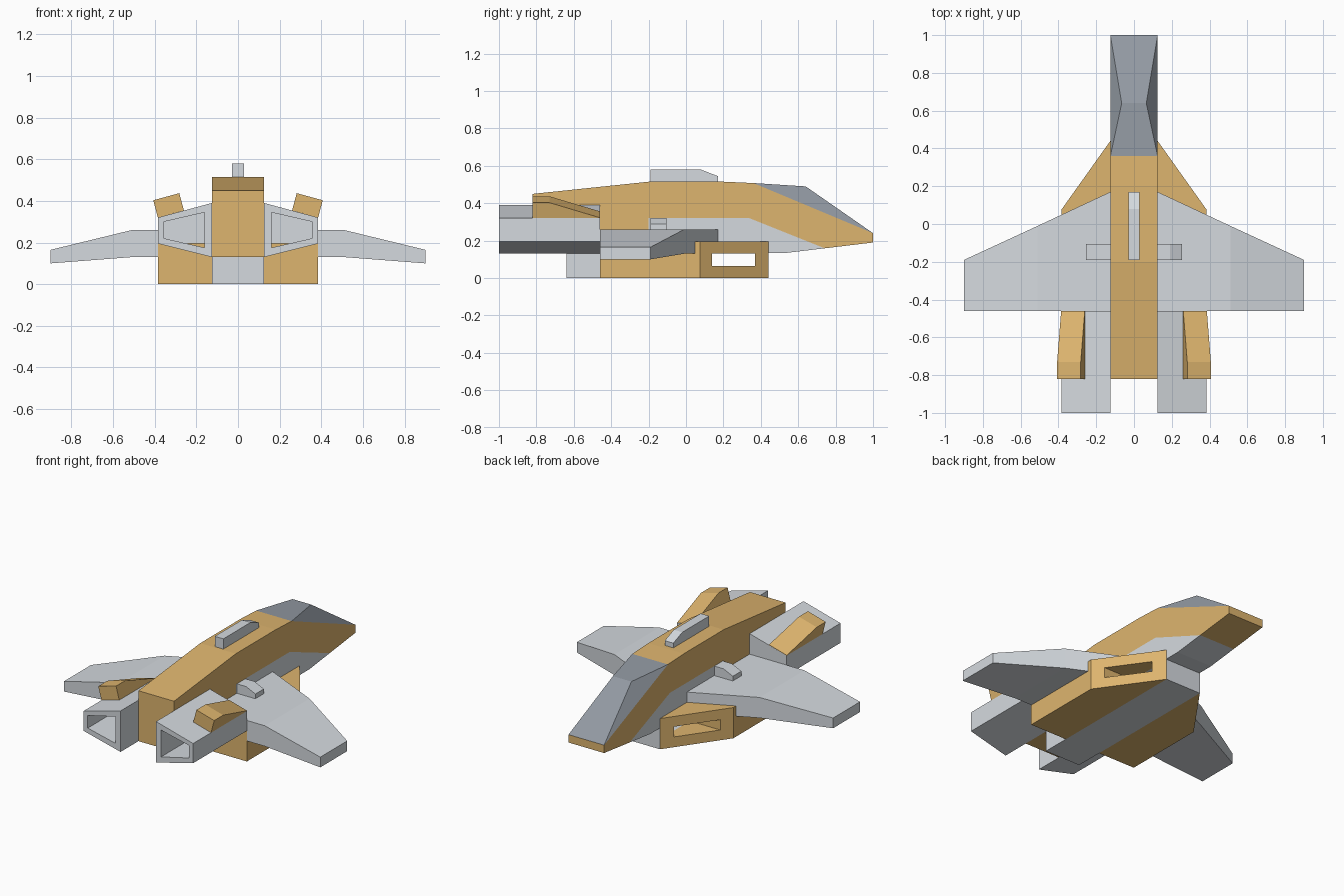
import bpy
import bmesh
from mathutils import Vector

cube = bpy.data.objects.get("Cube")
if cube:
    bpy.data.objects.remove(cube, do_unlink=True)


def material(name, rgb):
    m = bpy.data.materials.new(name)
    m.use_nodes = True
    m.diffuse_color = (*rgb, 1)
    m.node_tree.nodes["Principled BSDF"].inputs["Base Color"].default_value = (*rgb, 1)
    return m


TAN = material("tan paint", (0.73, 0.46, 0.156))
GREY = material("light grey paint", (0.665, 0.70, 0.737))
GLASS = material("canopy slate", (0.287, 0.319, 0.361))


def finish(name, bm, mats, mirror=False):
    """Turn a bmesh into an object, optionally mirrored across x."""
    bmesh.ops.recalc_face_normals(bm, faces=bm.faces)
    mesh = bpy.data.meshes.new(name)
    bm.to_mesh(mesh)
    bm.free()
    for m in mats:
        mesh.materials.append(m)
    obj = bpy.data.objects.new(name, mesh)
    bpy.context.collection.objects.link(obj)
    if mirror:
        obj.modifiers.new("Mirror", "MIRROR").use_mirror_merge = False
    return obj


def loft(sections, cyclic=False):
    """Skin a list of equal-length 3D sections; cyclic makes a hollow ring."""
    bm = bmesh.new()
    rings = [[bm.verts.new(p) for p in s] for s in sections]
    n = len(rings[0])
    pairs = list(zip(rings, rings[1:]))
    if cyclic:
        pairs.append((rings[-1], rings[0]))
    else:
        bm.faces.new(rings[0])
        bm.faces.new(rings[-1])
    for a, b in pairs:
        for i in range(n):
            j = (i + 1) % n
            bm.faces.new((a[i], a[j], b[j], b[i]))
    return bm


def along_x(profile, x):
    return [(x, y, z) for y, z in profile]


def along_y(profile, y):
    return [(x, y, z) for x, z in profile]


def along_z(profile, z):
    return [(x, y, z) for x, y in profile]


def box(x0, x1, y0, y1, z0, z1):
    outline = [(x0, y0), (x1, y0), (x1, y1), (x0, y1)]
    return loft([along_z(outline, z0), along_z(outline, z1)])


W = 0.125      # fuselage half width
SIDE = 0.385   # outer side of engines and intakes
BACK = -0.46   # trailing edge of the wings

# Fuselage, cut along the paint borders
hull = [(-0.82, 0.13), (-0.82, 0.45), (-0.2, 0.515), (0.2, 0.515), (0.36, 0.508),
        (1, 0.24), (1, 0.19), (0.54, 0.135)]
bm = loft([along_x(hull, -W), along_x(hull, W)])
slant_point, slant_normal = Vector((0, 0.34, 0.32)), Vector((0, 0.16, 0.4))
for co, no in (((0, -0.2, 0), (0, 1, 0)), ((0, 0, 0.32), (0, 0, 1)),
               (slant_point, slant_normal)):
    bmesh.ops.bisect_plane(bm, geom=bm.verts[:] + bm.edges[:] + bm.faces[:],
                           plane_co=co, plane_no=no)
for f in bm.faces:
    c = f.calc_center_median()
    grey = c.y > -0.2 and c.z < 0.32 and (c - slant_point).dot(slant_normal) < 0
    f.material_index = int(grey)
finish("fuselage", bm, [TAN, GREY])

# Canopy wedge pinched in at its ridge
bm = bmesh.new()
for s in (-1, 1):
    for x, y, z in ((W, 0.36, 0.508), (0.065, 0.64, 0.49), (W, 1, 0.24)):
        bm.verts.new((s * x, y, z))
bmesh.ops.convex_hull(bm, input=bm.verts)
finish("canopy", bm, [GLASS])

# Dorsal antenna
fin = [(-0.19, 0.5), (-0.19, 0.58), (0.08, 0.58), (0.17, 0.545), (0.17, 0.5)]
finish("dorsal_antenna", loft([along_x(fin, -0.03), along_x(fin, 0.03)]), [GREY])

# Belly keel and the intake blocks beside it
keel = finish("belly_keel", box(-W, W, -0.64, 0.44, 0, 0.132), [GREY])
plan = [(W, BACK - 0.001), (SIDE, BACK - 0.001), (SIDE, 0.075), (W, 0.44)]
intake = finish("intakes", loft([along_z(plan, 0), along_z(plan, 0.195)]), [TAN])
mirror = intake.modifiers

# Open slot running through both intakes
cutter = finish("intake_slot_cutter", box(-0.6, 0.6, 0.14, 0.37, 0.065, 0.13), [])
cutter.hide_render = True
cutter.hide_viewport = True
for obj in (keel, intake):
    cut = obj.modifiers.new("Slot", "BOOLEAN")
    cut.operation = "DIFFERENCE"
    cut.solver = "EXACT"
    cut.object = cutter
intake.modifiers.new("Mirror", "MIRROR").use_mirror_merge = False


# Wings: root, kink and tip sections
def wing_section(x, lead, low, high):
    return along_x([(BACK, low), (BACK, high), (lead, high), (lead, low)], x)


finish("wings", loft([wing_section(W, 0.17, 0.13, 0.26),
                      wing_section(0.51, -0.01, 0.13, 0.26),
                      wing_section(0.9, -0.19, 0.1, 0.165)]), [GREY], True)

# Small sensors on the wing roots
sensor = [(W, 0.25), (W, 0.32), (0.19, 0.32), (0.255, 0.29), (0.255, 0.25)]
finish("wing_sensors", loft([along_y(sensor, -0.19), along_y(sensor, -0.105)]),
       [GREY], True)

# Hollow engine housings with an inner end wall
outer = [(W, 0.13), (SIDE, 0.195), (SIDE, 0.32), (W, 0.39)]
inner = [(0.16, 0.175), (0.355, 0.22), (0.355, 0.3), (0.16, 0.345)]
finish("engines", loft([along_y(outer, -1), along_y(outer, BACK),
                        along_y(inner, BACK), along_y(inner, -1)], True), [GREY], True)
wall = [(W, 0.195), (SIDE, 0.195), (SIDE, 0.32), (W, 0.39)]
finish("engine_end_walls", loft([along_y(wall, BACK - 0.01), along_y(wall, BACK)]),
       [GREY], True)

# Wedge fins standing square on the sloped engine roofs
roof_in, roof_out = Vector((0.26, 0.354)), Vector((SIDE, 0.32))
up = Vector((0.022, 0.083))


def fin_section(y, rise):
    return along_y([roof_in, roof_out, roof_out + up * rise, roof_in + up * rise], y)


finish("engine_fins", loft([fin_section(-0.82, 1), fin_section(-0.73, 1),
                            fin_section(BACK, 0.03)]), [TAN], True)
